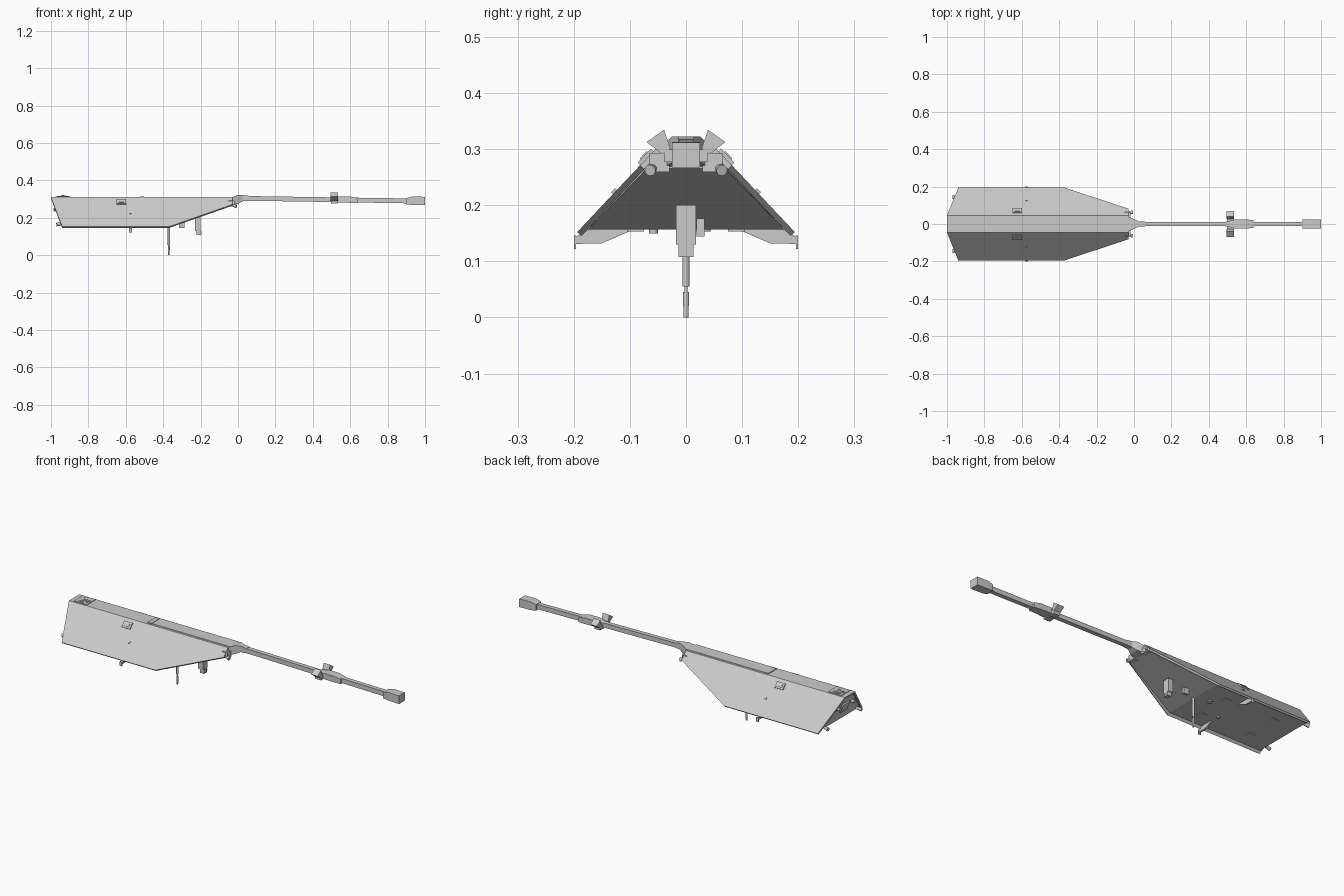
import bpy, bmesh, math
from mathutils import Vector, Matrix

if "Cube" in bpy.data.objects:
    bpy.data.objects.remove(bpy.data.objects["Cube"])

grey = bpy.data.materials.new("light grey")
grey.use_nodes = True
colour = (0.6, 0.6, 0.6, 1)
grey.diffuse_color = colour
grey.node_tree.nodes["Principled BSDF"].inputs["Base Color"].default_value = colour


def add(name, bm):
    bmesh.ops.recalc_face_normals(bm, faces=bm.faces)
    mesh = bpy.data.meshes.new(name)
    bm.to_mesh(mesh)
    bm.free()
    mesh.materials.append(grey)
    obj = bpy.data.objects.new(name, mesh)
    bpy.context.collection.objects.link(obj)
    return obj


def loft(name, rings):
    """Skin equal-length rings and cap both ends."""
    bm = bmesh.new()
    loops = [[bm.verts.new(p) for p in ring] for ring in rings]
    n = len(loops[0])
    for a, b in zip(loops, loops[1:]):
        for i in range(n):
            j = (i + 1) % n
            bm.faces.new((a[i], a[j], b[j], b[i]))
    bm.faces.new(loops[0])
    bm.faces.new(loops[-1])
    return add(name, bm)


def box(name, centre, size, tilt=0):
    """Box turned by tilt about the long axis."""
    bm = bmesh.new()
    bmesh.ops.create_cube(bm, size=1)
    bm.transform(Matrix.Translation(centre) @ Matrix.Rotation(tilt, 4, 'X')
                 @ Matrix.Diagonal((*size, 1)))
    return add(name, bm)


def cone(name, start, end, r1, r2, sides=16):
    start, end = Vector(start), Vector(end)
    axis = end - start
    bm = bmesh.new()
    bmesh.ops.create_cone(bm, cap_ends=True, segments=sides, radius1=r1,
                          radius2=r2, depth=axis.length)
    bm.transform(Matrix.Translation((start + end) / 2)
                 @ axis.to_track_quat('Z', 'Y').to_matrix().to_4x4())
    return add(name, bm)


def section(x, y, z0, z1):
    return [(x, -y, z0), (x, y, z0), (x, y, z1), (x, -y, z1)]


# Hull: tapering wedge with a flat belly and a rising nose
def hull_ring(top_x, low_x, low_y, low_z):
    return [(low_x, -low_y, low_z), (low_x, low_y, low_z),
            (top_x, 0.038, 0.303), (top_x, -0.038, 0.303)]


loft("hull", [hull_ring(-0.99, -0.935, 0.175, 0.157),
              hull_ring(-0.37, -0.37, 0.175, 0.157),
              hull_ring(-0.03, -0.03, 0.07, 0.265)])

# Sloping side panels, each a thin slab
outline = [(-1, 0.045, 0.31), (-0.03, 0.045, 0.31), (-0.03, 0.082, 0.271),
           (-0.37, 0.194, 0.152), (-0.94, 0.194, 0.152)]
slope = Vector((0, -0.0075, -0.007))
for side, s in (("left", 1), ("right", -1)):
    flip = Matrix.Diagonal((1, s, 1))
    outer = [flip @ Vector(p) for p in outline]
    loft(f"side_panel_{side}", [outer, [p + flip @ slope for p in outer]])
box("roof", (-0.515, 0, 0.3055), (0.97, 0.09, 0.009))
box("roof_cover", (-0.27, 0, 0.3105), (0.5, 0.066, 0.003))
box("roof_step", (-0.515, 0, 0.312), (0.025, 0.07, 0.004))

# Round antenna on the roof
box("antenna_base", (-0.935, 0, 0.311), (0.08, 0.076, 0.005))
for i, r in enumerate((0.032, 0.024, 0.015, 0.006)):
    z = 0.3135 + i * 0.002
    cone(f"antenna_ring_{i + 1}", (-0.935, 0, z - 0.001), (-0.935, 0, z + 0.002), r, r, 24)

# Boom root, arm, instrument housings and end box
loft("boom_root", [section(-0.035, 0.04, 0.268, 0.307), section(0, 0.026, 0.275, 0.322),
                   section(0.025, 0.014, 0.288, 0.322), section(0.06, 0.013, 0.291, 0.317)])
loft("boom_arm", [section(0.05, 0.012, 0.291, 0.316), section(0.5, 0.012, 0.284, 0.309),
                  section(0.91, 0.012, 0.277, 0.303)])
loft("optical_bench", [section(0.49, 0.012, 0.284, 0.307), section(0.54, 0.024, 0.281, 0.313),
                       section(0.6, 0.024, 0.28, 0.313), section(0.64, 0.021, 0.279, 0.305)])
loft("end_instrument", [section(0.9, 0.023, 0.272, 0.305), section(0.93, 0.025, 0.269, 0.313),
                        section(1.0, 0.025, 0.267, 0.312)])


# Paired fittings
for side, s in (("left", 1), ("right", -1)):
    # Flared camera hood and its foot on the boom
    base, axis = Vector((0.515, s * 0.035, 0.296)), Vector((0, s * 0.58, 0.81))
    across = Vector((0, s * 0.81, -0.58))
    along = Vector((1, 0, 0))
    rings = []
    for d, h in ((0, 0.009), (0.034, 0.019)):
        c = base + axis * d
        rings.append([c + along * 0.02 * i + across * h * j
                      for i, j in ((-1, -1), (1, -1), (1, 1), (-1, 1))])
    loft(f"camera_hood_{side}", rings)
    box(f"camera_foot_{side}", (0.515, s * 0.022, 0.288), (0.036, 0.032, 0.022))

    # Raised instrument window on the sloping panel
    box(f"panel_window_{side}", (-0.625, s * 0.07, 0.284), (0.05, 0.034, 0.012), -s * 0.82)
    box(f"panel_window_inset_{side}", (-0.625, s * 0.074, 0.288), (0.03, 0.018, 0.006), -s * 0.82)
    box(f"panel_stud_{side}", (-0.575, s * 0.127, 0.224), (0.012, 0.01, 0.008), -s * 0.82)

    # Nose brackets and thrusters
    box(f"nose_bracket_{side}", (-0.035, s * 0.047, 0.276), (0.03, 0.036, 0.034))
    cone(f"nose_thruster_{side}", (-0.035, s * 0.056, 0.268), (-0.008, s * 0.064, 0.262), 0.006, 0.01)

    # Tapered outrigger below the belly with an end plate
    rings = []
    for x in (-0.58, -0.57):
        rings.append([(x, s * y, z) for y, z in ((0.09, 0.158), (0.15, 0.132),
                                               (0.2, 0.131), (0.2, 0.142), (0.17, 0.158))])
    loft(f"outrigger_{side}", rings)
    box(f"outrigger_tip_{side}", (-0.575, s * 0.198, 0.134), (0.014, 0.004, 0.024))

    # Rear thrusters and belly plates
    cone(f"rear_thruster_{side}", (-0.935, s * 0.14, 0.168), (-0.97, s * 0.145, 0.164), 0.006, 0.01)
    cone(f"rear_upper_thruster_{side}", (-0.96, s * 0.06, 0.245), (-0.985, s * 0.062, 0.243), 0.007, 0.01)
    for i, x in enumerate((-0.8, -0.5)):
        box(f"belly_plate_{side}_{i + 1}", (x, s * 0.09, 0.1555), (0.04, 0.03, 0.004))

# Belly fittings
box("belly_pod", (-0.215, 0, 0.165), (0.03, 0.036, 0.07))
box("belly_pod_foot", (-0.21, 0, 0.12), (0.024, 0.026, 0.024))
for s in (-1, 1):
    cone(f"pod_lens_{'left' if s > 0 else 'right'}", (-0.202, s * 0.008, 0.122), (-0.196, s * 0.008, 0.122), 0.005, 0.005)
box("belly_block", (-0.3, 0.026, 0.16), (0.03, 0.014, 0.032))
cone("belly_stub", (-0.575, -0.058, 0.158), (-0.575, -0.058, 0.15), 0.008, 0.008)
cone("belly_disc", (-0.45, 0.03, 0.158), (-0.45, 0.03, 0.153), 0.014, 0.014)

# Hanging mast in three sections
for name, low, high, r in (("upper", 0.055, 0.16, 0.006), ("neck", 0.04, 0.06, 0.003),
                           ("lower", 0, 0.045, 0.0055)):
    cone(f"mast_{name}", (-0.37, 0, low), (-0.37, 0, high), r * 0.8 if name == "lower" else r, r, 12)

# Rear plate following the sloping tail
bm = bmesh.new()
bmesh.ops.create_cube(bm, size=1)
bm.transform(Matrix.Translation((-0.966, 0, 0.235)) @ Matrix.Rotation(-0.36, 4, 'Y')
             @ Matrix.Diagonal((0.012, 0.06, 0.05, 1)))
add("rear_plate", bm)
